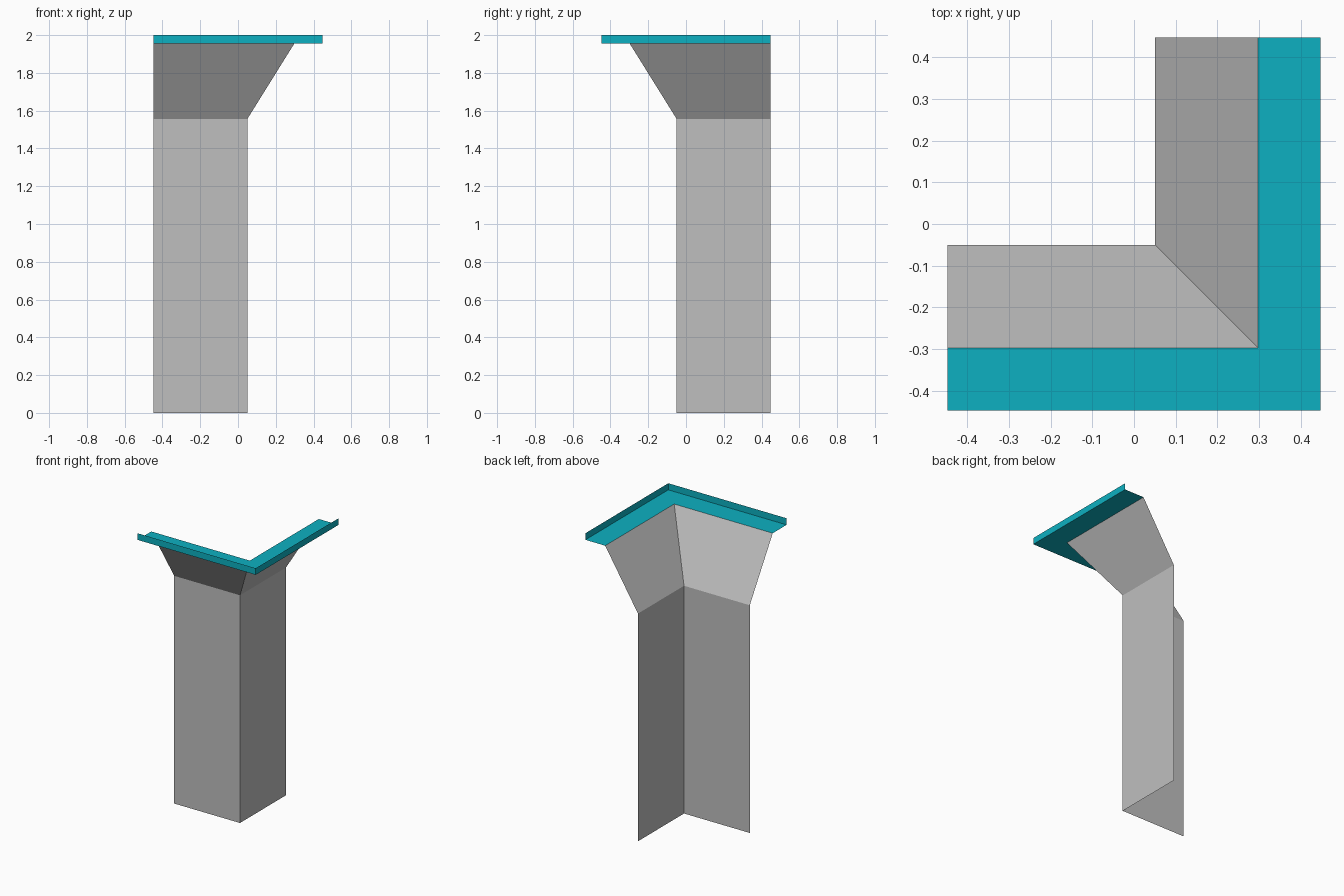
import bpy

HALF = 0.4475      # half of the footprint, where the sheets end
WALL = 0.05        # offset of the wall planes
FLARE = 0.298      # offset of the flare's top edge
Z_FLARE, Z_RIM, Z_TOP = 1.557, 1.955, 2.0

cube = bpy.data.objects.get("Cube")
if cube:
    bpy.data.objects.remove(cube, do_unlink=True)


def material(name, rgb):
    mat = bpy.data.materials.new(name)
    mat.use_nodes = True
    mat.diffuse_color = (*rgb, 1)
    mat.node_tree.nodes["Principled BSDF"].inputs["Base Color"].default_value = (*rgb, 1)
    return mat


def corner_sheet(name, profile, mat):
    """Sweep an (offset, height) profile around the mitred corner."""
    verts = []
    for d, z in profile:
        verts += [(-HALF, -d, z), (d, -d, z), (d, HALF, z)]
    faces = []
    for row in range(len(profile) - 1):
        for col in range(2):
            a = row * 3 + col
            faces.append((a, a + 1, a + 4, a + 3))
    mesh = bpy.data.meshes.new(name)
    mesh.from_pydata(verts, [], faces)
    mesh.materials.append(mat)
    obj = bpy.data.objects.new(name, mesh)
    bpy.context.collection.objects.link(obj)
    return obj


grey = material("light grey", (0.52, 0.52, 0.52))
teal = material("teal", (0.004, 0.434, 0.533))

# Upright walls and the outward flare above them
corner_sheet("corner_wall", [(WALL, 0), (WALL, Z_FLARE)], grey)
corner_sheet("wall_flare", [(WALL, Z_FLARE), (FLARE, Z_RIM)], grey)

# Flat ledge with an upturned lip
corner_sheet("rim_ledge", [(FLARE, Z_RIM), (HALF, Z_RIM)], teal)
corner_sheet("rim_lip", [(HALF, Z_RIM), (HALF, Z_TOP)], teal)
